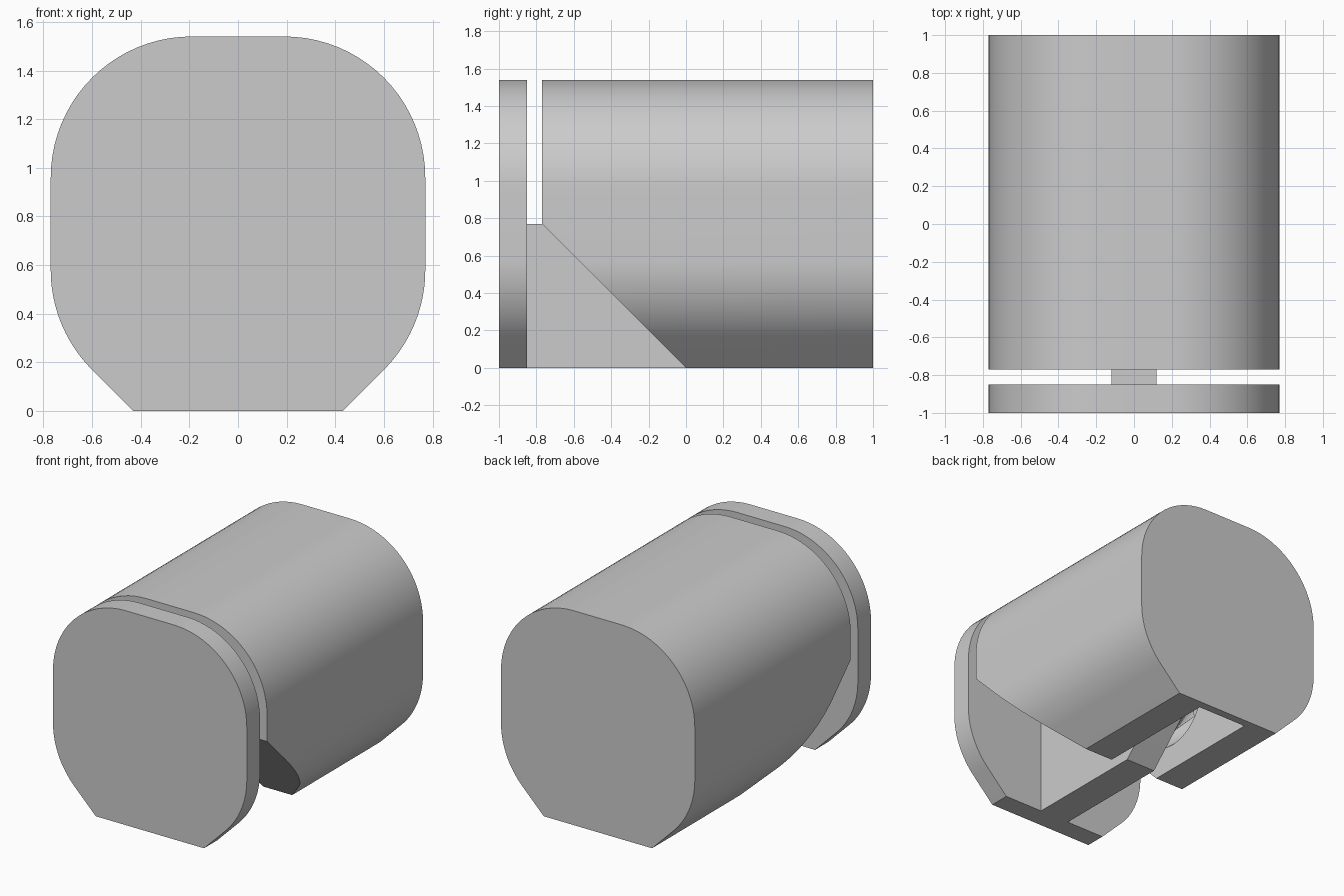
import bpy
import bmesh
from math import pi, sin, cos, radians
from mathutils import Matrix

cube = bpy.data.objects.get("Cube")
if cube:
    bpy.data.objects.remove(cube, do_unlink=True)

grey = bpy.data.materials.new("light grey")
grey.use_nodes = True
grey.diffuse_color = (0.6, 0.6, 0.6, 1)
grey.node_tree.nodes["Principled BSDF"].inputs["Base Color"].default_value = (0.6, 0.6, 0.6, 1)

HALF, RADIUS = 0.77, 0.58     # outline half width and corner radius
PIVOT_Y, PIVOT_Z = 0.17, 0.49  # hinge axis
ARM_R = 0.28


def add_object(name, bm):
    bmesh.ops.recalc_face_normals(bm, faces=bm.faces)
    mesh = bpy.data.meshes.new(name)
    bm.to_mesh(mesh)
    bm.free()
    mesh.materials.append(grey)
    obj = bpy.data.objects.new(name, mesh)
    bpy.context.collection.objects.link(obj)
    return obj


def prism(name, points, axis, start, end):
    """Extrude a closed (horizontal, z) outline along x or y."""
    bm = bmesh.new()
    place = (lambda h, z: (start, h, z)) if axis == "x" else (lambda h, z: (h, start, z))
    face = bm.faces.new([bm.verts.new(place(h, z)) for h, z in points])
    new = bmesh.ops.extrude_face_region(bm, geom=[face])["geom"]
    d = end - start
    bmesh.ops.translate(bm, verts=[v for v in new if isinstance(v, bmesh.types.BMVert)],
                        vec=(d, 0, 0) if axis == "x" else (0, d, 0))
    return add_object(name, bm)


def cone(name, side, base_x, radius):
    """45 degree cone on the hinge axis, pointing outwards."""
    bm = bmesh.new()
    bmesh.ops.create_cone(bm, cap_ends=True, segments=48, radius1=radius, radius2=0, depth=radius)
    bmesh.ops.transform(bm, verts=bm.verts,
                        matrix=Matrix.Translation((side * (base_x + radius / 2), PIVOT_Y, PIVOT_Z))
                        @ Matrix.Rotation(side * pi / 2, 4, "Y"))
    return add_object(name, bm)


def arc(cx, cz, r, a0, a1, steps=20):
    angles = [radians(a0 + (a1 - a0) * i / steps) for i in range(steps + 1)]
    return [(cx + r * cos(a), cz + r * sin(a)) for a in angles]


def combine(obj, other, operation):
    mod = obj.modifiers.new(operation.title(), "BOOLEAN")
    mod.object, mod.operation, mod.solver = other, operation, "EXACT"
    bpy.context.view_layer.objects.active = obj
    bpy.ops.object.modifier_apply(modifier=mod.name)
    bpy.data.objects.remove(other, do_unlink=True)


# Rounded outline with flat foot and 45 degree lower corners
c = HALF - RADIUS
lower = arc(c, RADIUS, RADIUS, -45, 0)
foot = (lower[0][0] - lower[0][1], 0)
right_half = [foot] + lower + arc(c, 2 * HALF - RADIUS, RADIUS, 0, 90)
outline = right_half + [(-x, z) for x, z in reversed(right_half)]

# Main body with sloped underside, hinge slot and conical sockets
body = prism("main_body", outline, "y", -HALF, 1)
wedge = [(-1, 1 - 0.0), (-1, -0.2), (0.2, -0.2)]
wedge = [(-HALF - 0.2, HALF), (-HALF, HALF), (0.2, -0.2), (-HALF - 0.2, -0.2)]
combine(body, prism("wedge_cutter", wedge, "x", -1, 1), "DIFFERENCE")
slot = [(-1, -0.2), (0.94, -0.2), (0.94, 0.85), (-1, 0.85)]
combine(body, prism("slot_cutter", slot, "x", -0.2, 0.2), "DIFFERENCE")
for side in (-1, 1):
    combine(body, cone("socket_cutter", side, 0.18, ARM_R + 0.04), "DIFFERENCE")

# Front plate
plate = prism("front_plate", outline, "y", -1, -0.85)

# Hinge arm with rounded rear end, joined to the plate
arm_outline = [(-0.9, 0), (0.07, 0)] + arc(PIVOT_Y, PIVOT_Z, ARM_R, -45, 90) + [(-0.9, HALF)]
arm = prism("hinge_arm", arm_outline, "x", -0.12, 0.12)
combine(plate, arm, "UNION")
plate.name = "front_plate_with_hinge_arm"

# Conical hinge pins
pins = [cone(name, side, 0.12, ARM_R)
        for name, side in (("left_hinge_pin", 1), ("right_hinge_pin", -1))]

# Smooth curved walls, keep crisp edges
bpy.ops.object.select_all(action="DESELECT")
for obj in [body, plate] + pins:
    obj.select_set(True)
bpy.context.view_layer.objects.active = body
bpy.ops.object.shade_smooth_by_angle(angle=radians(30))
